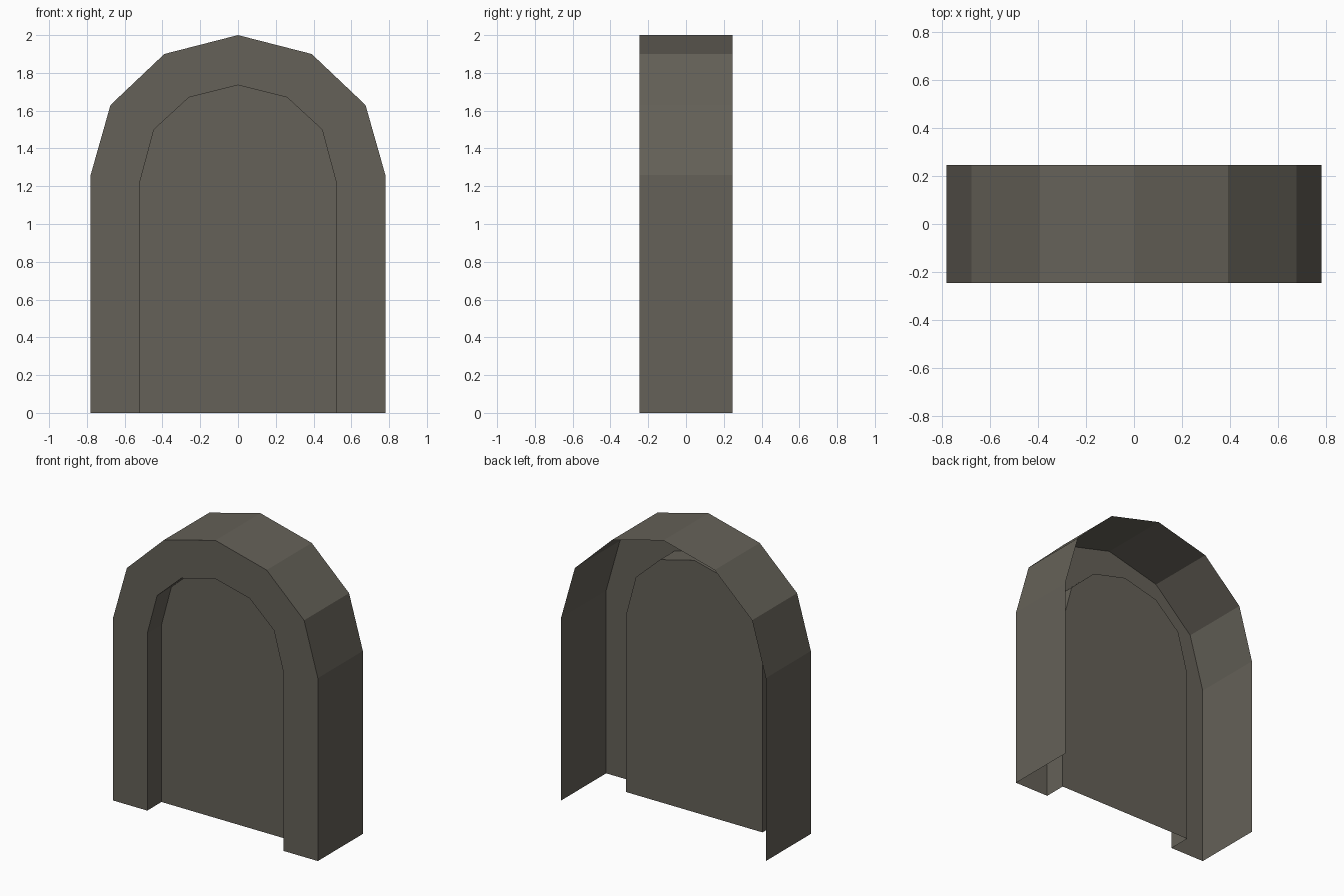
import bpy

if "Cube" in bpy.data.objects:
    bpy.data.objects.remove(bpy.data.objects["Cube"])

stone = bpy.data.materials.new("dark_stone")
stone.diffuse_color = (0.13, 0.12, 0.098, 1)
stone.use_nodes = True
stone.node_tree.nodes["Principled BSDF"].inputs["Base Color"].default_value = stone.diffuse_color

FRONT, PANEL, BACK = -0.245, -0.09, 0.245


def arch(half):
    """Mirror a right-hand half profile (ending at the apex) into a full arch."""
    return half + [(-x, z) for x, z in reversed(half[:-1])]


outer = arch([(0.78, 0), (0.78, 1.26), (0.675, 1.63), (0.39, 1.90), (0, 2.0)])
inner = arch([(0.52, 0), (0.52, 1.22), (0.445, 1.50), (0.26, 1.67), (0, 1.735)])
n = len(outer)


def make(name, verts, faces):
    mesh = bpy.data.meshes.new(name)
    mesh.from_pydata(verts, [], faces)
    mesh.materials.append(stone)
    mesh.update()
    obj = bpy.data.objects.new(name, mesh)
    bpy.context.collection.objects.link(obj)
    return obj


def at(profile, y):
    return [(x, y, z) for x, z in profile]


# Frame: outer shell, front border and inner reveal, open behind and below
rings = at(outer, BACK) + at(outer, FRONT) + at(inner, FRONT) + at(inner, PANEL)
strips = [(r * n + i, (r + 1) * n + i, (r + 1) * n + i + 1, r * n + i + 1)
          for r in range(3) for i in range(n - 1)]
make("arch_frame", rings, strips)

# Recessed flat panel closing the doorway
make("door_panel", at(inner, PANEL), [tuple(reversed(range(n)))])
